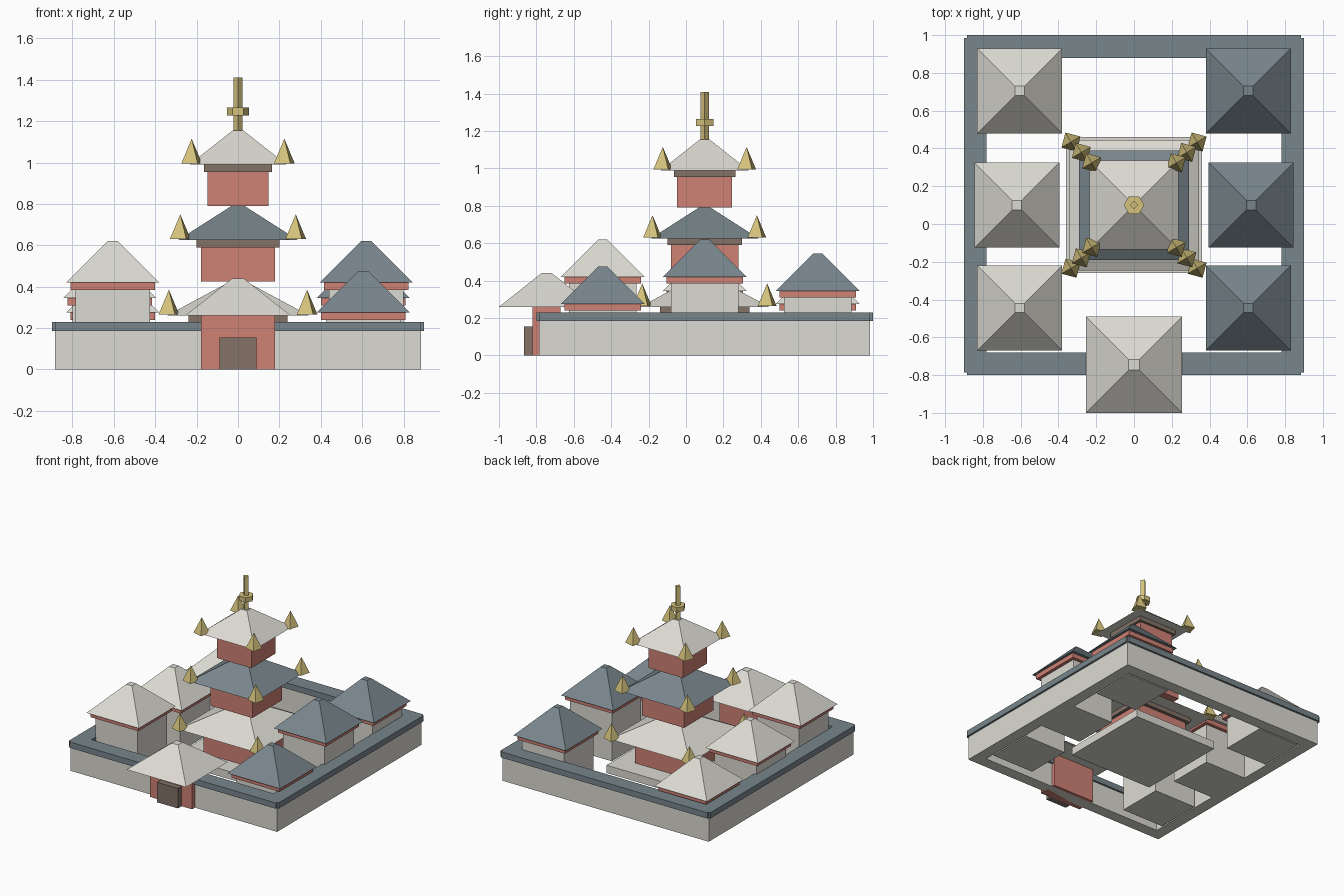
import bpy
import bmesh
from math import pi, sqrt
from mathutils import Matrix

cube = bpy.data.objects.get("Cube")
if cube:
    bpy.data.objects.remove(cube, do_unlink=True)


def linear(c):
    c /= 255
    return c / 12.92 if c <= 0.04045 else ((c + 0.055) / 1.055) ** 2.4


def material(name, *rgb):
    mat = bpy.data.materials.new(name)
    mat.use_nodes = True
    colour = [linear(c) for c in rgb] + [1]
    mat.diffuse_color = colour
    mat.node_tree.nodes["Principled BSDF"].inputs["Base Color"].default_value = colour
    return mat


STONE = material("pale stone", 220, 218, 210)
SLATE = material("blue slate", 120, 134, 140)
RED = material("brick red", 207, 129, 116)
WOOD = material("dark wood", 131, 114, 103)
GOLD = material("dull gold", 212, 194, 124)


def finish(bm, name, mat):
    mesh = bpy.data.meshes.new(name)
    bm.to_mesh(mesh)
    bm.free()
    mesh.materials.append(mat)
    obj = bpy.data.objects.new(name, mesh)
    bpy.context.collection.objects.link(obj)
    return obj


def box(name, mat, x0, x1, y0, y1, z0, z1):
    bm = bmesh.new()
    place = Matrix.Translation(((x0 + x1) / 2, (y0 + y1) / 2, (z0 + z1) / 2))
    size = Matrix.Diagonal((x1 - x0, y1 - y0, z1 - z0, 1))
    bmesh.ops.create_cube(bm, size=1, matrix=place @ size)
    return finish(bm, name, mat)


def block(name, mat, x, y, half, z0, z1):
    return box(name, mat, x - half, x + half, y - half, y + half, z0, z1)


def cone(name, mat, x, y, z0, z1, r0, r1, sides, turn):
    bm = bmesh.new()
    place = Matrix.Translation((x, y, (z0 + z1) / 2)) @ Matrix.Rotation(turn, 4, "Z")
    bmesh.ops.create_cone(bm, cap_ends=True, segments=sides, radius1=r0, radius2=r1,
                          depth=z1 - z0, matrix=place)
    return finish(bm, name, mat)


def roof(name, mat, x, y, half, z0, z1):
    return cone(name, mat, x, y, z0, z1, half * sqrt(2), half * 0.11 * sqrt(2), 4, pi / 4)


# Courtyard wall with its overhanging slate coping
for side, s in (("left", 1), ("right", -1)):
    a, b = sorted((s * 0.795, s * 0.885))
    box(side + "_wall", STONE, a, b, -0.785, 0.985, 0, 0.185)
    a, b = sorted((s * 0.78, s * 0.9))
    box(side + "_coping", SLATE, a, b, -0.785, 0.985, 0.185, 0.23)
for side, s in (("back", 1), ("front", -1)):
    a, b = sorted((0.1 + s * 0.795, 0.1 + s * 0.885))
    box(side + "_wall", STONE, -0.795, 0.795, a, b, 0, 0.185)
    a, b = sorted((0.1 + s * 0.78, 0.1 + s * 0.9))
    box(side + "_coping", SLATE, -0.885, 0.885, a, b, 0.185, 0.23)

# Gatehouse
box("gate_body", RED, -0.18, 0.18, -0.82, -0.67, 0, 0.26)
box("gate_door", WOOD, -0.09, 0.09, -0.865, -0.815, 0, 0.155)
roof("gate_roof", STONE, 0, -0.745, 0.255, 0.26, 0.44)

# Six courtyard houses: position, eave height, roof colour
houses = (
    ("front_right_house", -0.605, -0.445, 0.42, STONE),
    ("middle_right_house", -0.62, 0.1, 0.345, STONE),
    ("back_right_house", -0.605, 0.705, 0.275, STONE),
    ("front_left_house", 0.605, -0.445, 0.275, SLATE),
    ("middle_left_house", 0.62, 0.1, 0.42, SLATE),
    ("back_left_house", 0.605, 0.705, 0.345, SLATE),
)
for name, x, y, eave, tiles in houses:
    block(name + "_body", STONE, x, y, 0.18, 0, eave - 0.035)
    block(name + "_band", RED, x, y, 0.205, eave - 0.035, eave)
    roof(name + "_roof", tiles, x, y, 0.225, eave, eave + 0.2)

# Three-storey tower with gold corner ornaments
CY = 0.1
block("tower_base", STONE, 0, CY, 0.36, 0, 0.06)
storeys = (
    ("lower", 0.215, 0.24, 0.345, STONE),
    ("middle", 0.18, 0.2, 0.29, SLATE),
    ("upper", 0.147, 0.165, 0.235, STONE),
)
for i, (name, body, beam, eave, tiles) in enumerate(storeys):
    z = 0.06 + i * 0.365
    block(name + "_storey", RED, 0, CY, body, z, z + 0.165)
    block(name + "_beam", WOOD, 0, CY, beam, z + 0.165, z + 0.2)
    roof(name + "_roof", tiles, 0, CY, eave, z + 0.2, z + 0.365)
    reach = eave - 0.011
    for sx in (-1, 1):
        for sy in (-1, 1):
            cone(name + "_corner_ornament", GOLD, sx * reach, CY + sy * reach,
                 z + 0.205, z + 0.325, 0.058, 0, 4, pi / 6)

# Spire
cone("spire_rod", GOLD, 0, CY, 1.14, 1.41, 0.022, 0.022, 4, 0)
cone("spire_ring", GOLD, 0, CY, 1.228, 1.265, 0.054, 0.054, 6, pi / 2)
